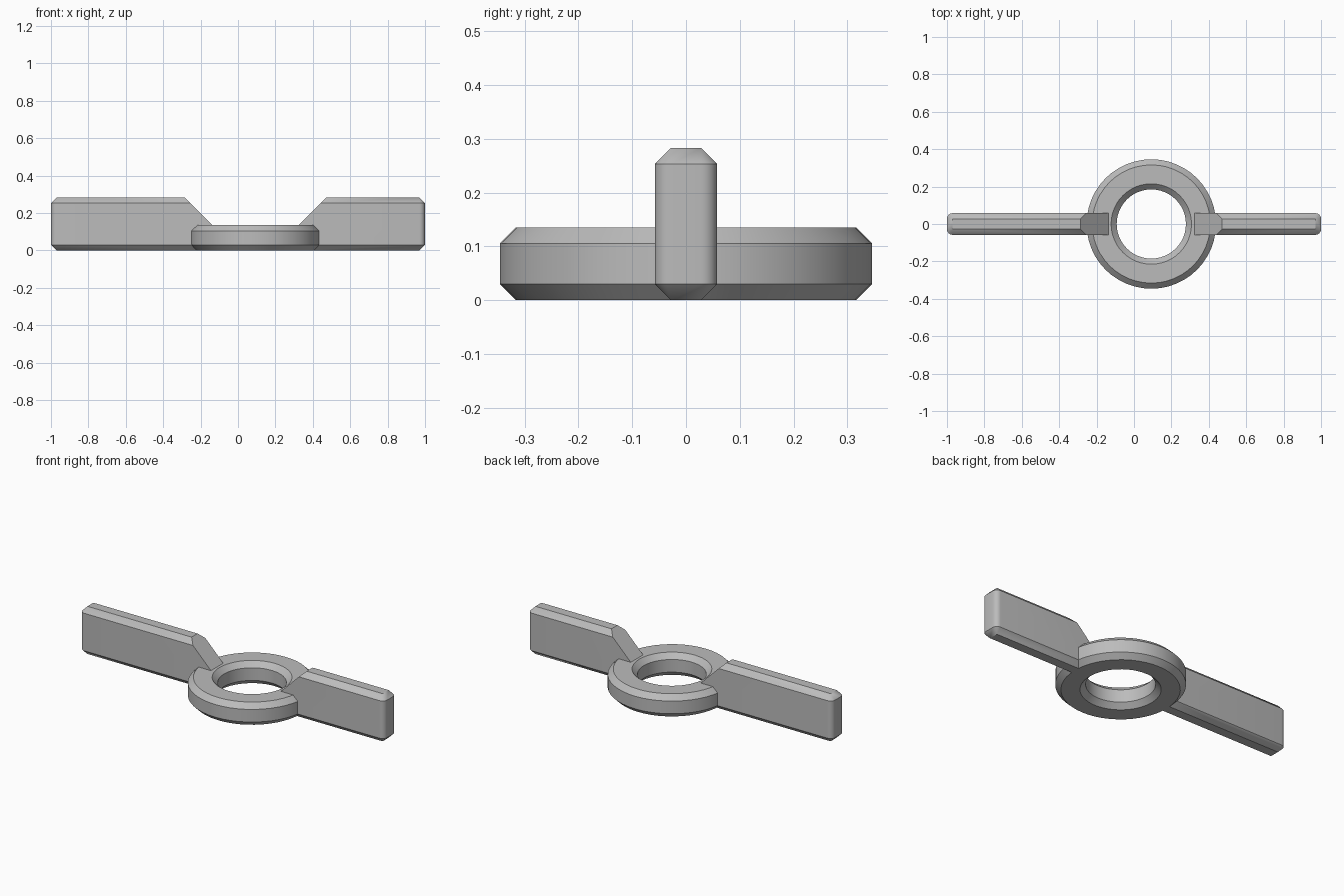
import bpy, bmesh, math
from mathutils import Vector

CX = 0.0925         # ring centre along x
C = 0.03            # chamfer size
HALF_W = 0.058      # half width of an arm
ARM_TOP, RING_TOP = 0.283, 0.135

cube = bpy.data.objects.get("Cube")
if cube:
    bpy.data.objects.remove(cube, do_unlink=True)

# Single plain grey
grey = bpy.data.materials.new("plain_grey")
grey.use_nodes = True
colour = (0.5, 0.5, 0.5, 1)
grey.diffuse_color = colour
grey.node_tree.nodes["Principled BSDF"].inputs["Base Color"].default_value = colour


def finish(bm, name):
    bmesh.ops.recalc_face_normals(bm, faces=bm.faces[:])
    mesh = bpy.data.meshes.new(name)
    bm.to_mesh(mesh)
    bm.free()
    mesh.materials.append(grey)
    obj = bpy.data.objects.new(name, mesh)
    bpy.context.collection.objects.link(obj)
    bpy.ops.object.select_all(action='DESELECT')
    obj.select_set(True)
    bpy.context.view_layer.objects.active = obj
    bpy.ops.object.shade_smooth_by_angle(angle=math.radians(30))
    return obj


def loft(bm, loops, closed=False):
    """Join matching vertex loops with quads."""
    pairs = list(zip(loops, loops[1:]))
    if closed:
        pairs.append((loops[-1], loops[0]))
    for a, b in pairs:
        for i in range(len(a)):
            j = (i + 1) % len(a)
            bm.faces.new((a[i], a[j], b[j], b[i]))


def make_ring(outer=0.346, inner=0.185, steps=48):
    """Flat ring with all four rims chamfered."""
    profile = [(inner, C), (inner + C, 0), (outer - C, 0), (outer, C),
               (outer, RING_TOP - C), (outer - C, RING_TOP),
               (inner + C, RING_TOP), (inner, RING_TOP - C)]
    bm = bmesh.new()
    angles = [math.tau * i / steps for i in range(steps)]
    loops = [[bm.verts.new((CX + r * math.cos(a), r * math.sin(a), z))
              for a in angles] for r, z in profile]
    loft(bm, loops, closed=True)
    return finish(bm, "centre_ring")


def make_arm(name, side, arc_steps=6):
    """Chamfered bar with rounded outer corners and a sloped inner end."""
    root, tip = CX + side * 0.222, side * 1.0

    def outline(radius, z):
        w = HALF_W - C + radius
        pts = [(root, -w)]
        for sy in (-1, 1):
            for k in range(arc_steps + 1):
                t = k / arc_steps * math.pi / 2
                a = t - math.pi / 2 if sy < 0 else t
                pts.append((tip + side * (radius * math.cos(a) - C),
                            sy * (HALF_W - C) + radius * math.sin(a)))
        pts.append((root, w))
        return [bm.verts.new((x, y, z)) for x, y in pts]

    bm = bmesh.new()
    loops = [outline(0, 0), outline(C, C), outline(C, ARM_TOP - C), outline(0, ARM_TOP)]
    loft(bm, loops)
    bm.faces.new(loops[0])
    bm.faces.new(loops[-1])
    bmesh.ops.remove_doubles(bm, verts=bm.verts[:], dist=1e-5)

    # Slice the inner end at 45 degrees, down to the ring's top face
    cut = bmesh.ops.bisect_plane(
        bm, geom=bm.verts[:] + bm.edges[:] + bm.faces[:],
        plane_co=Vector((CX + side * 0.23, 0, RING_TOP)),
        plane_no=Vector((-side, 0, 1)), clear_outer=True)
    edges = [e for e in cut["geom_cut"] if isinstance(e, bmesh.types.BMEdge)]
    bmesh.ops.holes_fill(bm, edges=edges, sides=0)
    return finish(bm, name)


make_ring()
make_arm("left_arm", 1)
make_arm("right_arm", -1)
